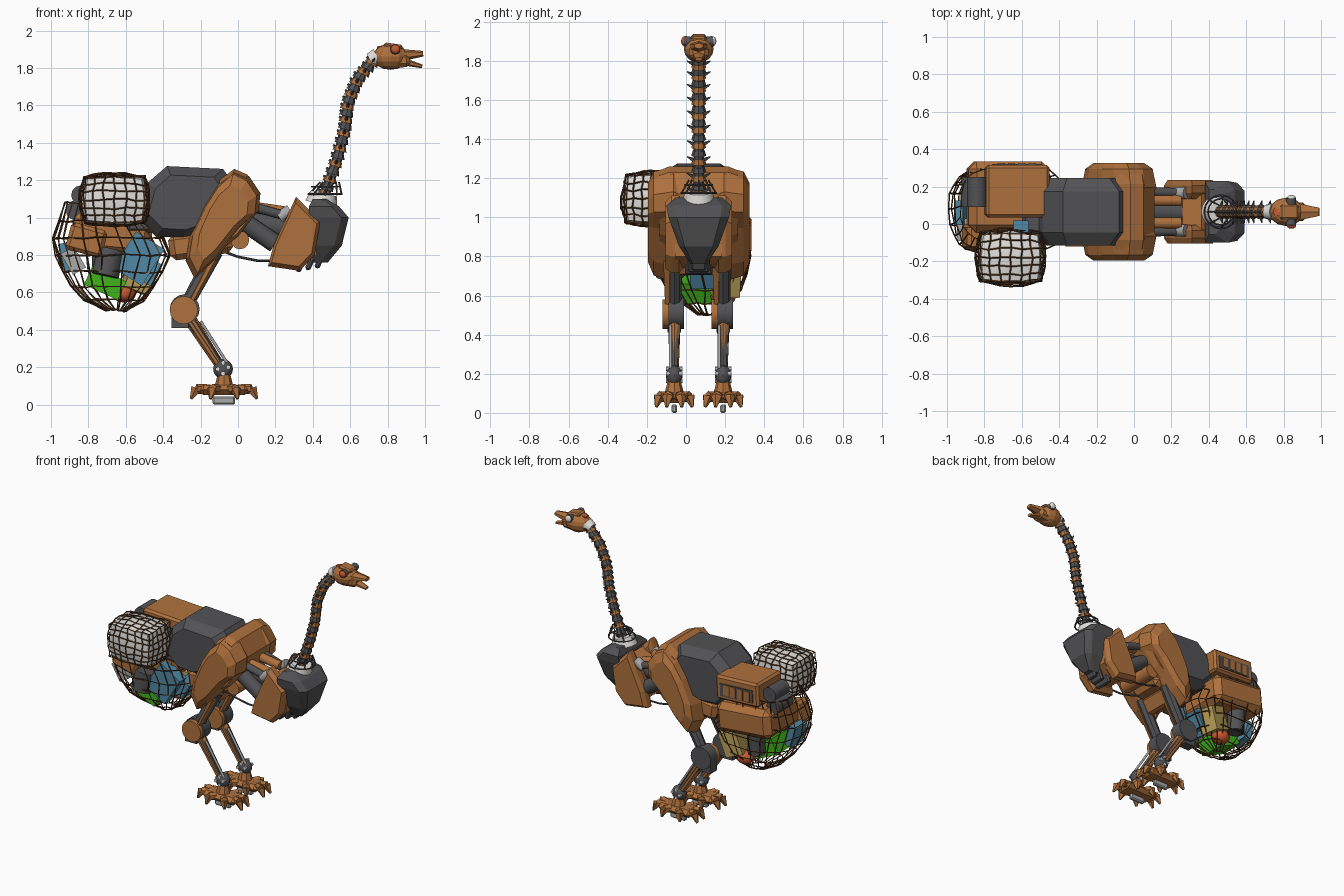
import bpy, bmesh, math, random
from mathutils import Vector, Matrix, Euler

random.seed(4)
if "Cube" in bpy.data.objects:
    bpy.data.objects.remove(bpy.data.objects["Cube"])
CY = .065  # centre plane of the bird

def material(name, *rgb):
    m = bpy.data.materials.new(name)
    m.use_nodes = True
    m.diffuse_color = (*rgb, 1)
    m.node_tree.nodes["Principled BSDF"].inputs["Base Color"].default_value = (*rgb, 1)
    return m

rust, steel = material("rust brown", .43, .165, .047), material("dark steel", .085, .085, .09)
rope, cloth = material("net rope", .12, .05, .015), material("pale cloth", .75, .73, .7)
silver, blue = material("light grey", .4, .4, .4), material("blue", .08, .25, .38)
green, orange = material("green", .05, .45, .01), material("orange red", .6, .1, .03)
yellow = material("sand yellow", .5, .36, .1)

def finish(name, bm, mat, smooth=False, bevel=0):
    bmesh.ops.recalc_face_normals(bm, faces=bm.faces)
    me = bpy.data.meshes.new(name)
    bm.to_mesh(me)
    bm.free()
    me.materials.append(mat)
    if smooth:
        me.polygons.foreach_set("use_smooth", [True] * len(me.polygons))
        me.set_sharp_from_angle(angle=math.radians(35))
    ob = bpy.data.objects.new(name, me)
    bpy.context.scene.collection.objects.link(ob)
    if bevel:
        mod = ob.modifiers.new("Bevel", 'BEVEL')
        mod.width, mod.segments = bevel, 1
    return ob

def box(name, centre, size, mat, rot=(0, 0, 0), bevel=0):
    bm = bmesh.new()
    turn = Euler([math.radians(a) for a in rot])
    bmesh.ops.create_cube(bm, size=1, matrix=Matrix.LocRotScale(Vector(centre), turn, Vector(size)))
    finish(name, bm, mat, bevel=bevel)

def tube(name, a, b, r, mat, r2=None, sides=12, squash=1):
    a, b = Vector(a), Vector(b)
    place = Matrix.LocRotScale((a + b) / 2, (b - a).to_track_quat('Z', 'Y'), Vector((1, squash, 1)))
    bm = bmesh.new()
    bmesh.ops.create_cone(bm, cap_ends=True, segments=sides, radius1=r, radius2=r if r2 is None else r2,
                          depth=(b - a).length, matrix=place)
    finish(name, bm, mat, sides > 8)

def wire(name, points, r, mat):
    for a, b in zip(points, points[1:]):
        tube(name, a, b, r, mat, sides=6)

def ball(name, centre, size, mat, smooth=True):
    bm = bmesh.new()
    bmesh.ops.create_uvsphere(bm, u_segments=12, v_segments=8, radius=1,
                              matrix=Matrix.LocRotScale(Vector(centre), None, Vector(size)))
    finish(name, bm, mat, smooth)

def loft(rings):
    bm = bmesh.new()
    rows = [[bm.verts.new(p) for p in ring] for ring in rings]
    n = len(rows[0])
    for lo, hi in zip(rows, rows[1:]):
        for i in range(n):
            bm.faces.new((lo[i], lo[(i + 1) % n], hi[(i + 1) % n], hi[i]))
    bm.faces.new(rows[0])
    bm.faces.new(rows[-1])
    return bm

def slab(name, profile, slices, mat, sides=(1,)):
    # side profile (x, z) lofted across y; slices are (offset from centre plane, scale)
    cx, cz = [sum(c) / len(profile) for c in zip(*profile)]
    for side in sides:
        finish(name, loft([[(cx + (x - cx) * s, CY + side * y, cz + (z - cz) * s) for x, z in profile]
                           for y, s in slices]), mat)

def rounded_ring(z, x0, x1, y0, y1, n, power=1.0):
    angles = [2 * math.pi * i / n for i in range(n)]
    bend = lambda v: math.copysign(abs(v) ** power, v)
    return [((x0 + x1 + (x1 - x0) * bend(math.cos(t))) / 2, (y0 + y1 + (y1 - y0) * bend(math.sin(t))) / 2, z)
            for t in angles]

def make_net(name, bm):
    for v in bm.verts:
        v.co += Vector([random.uniform(-.007, .007) for _ in range(3)])
    finish(name, bm, rope).modifiers.new("Wireframe", 'WIREFRAME').thickness = .008

# Body: back shell, shoulder yoke, thigh armour, underside
slab("back_shell", [(-.54, 1), (-.49, 1.18), (-.38, 1.275), (-.08, 1.26), (0, 1.15), (-.1, .95), (-.28, .89), (-.44, .9)],
     [(-.18, .76), (-.11, 1), (.11, 1), (.18, .76)], steel)
slab("shoulder_yoke", [(-.1, 1.2), (-.02, 1.26), (.05, 1.23), (.11, 1.12), (.1, 1.03), (0, .9), (-.1, .82), (-.22, .9)],
     [(-.2, .9), (-.15, 1), (.15, 1), (.2, .9)], rust)
slab("thigh_armour", [(-.02, 1.26), (.06, 1.22), (.12, 1.13), (.11, 1.03), (.01, .94), (-.14, .75), (-.23, .67),
                      (-.28, .77), (-.26, .89), (-.18, 1.07), (-.11, 1.18)],
     [(-.26, .68), (-.23, .9), (-.13, 1), (-.07, .85)], rust, (1, -1))
box("belly", (-.2, CY, .86), (.34, .26, .14), rust, (0, -8, 0), .03)
box("pelvis", (-.18, CY, .78), (.12, .3, .13), rust, (0, 30, 0), .02)
tube("hip_axle", (.01, CY - .14, .88), (.01, CY + .14, .88), .05, rust)

# Waist: struts, drums and hoses joining body and chest
for s in (-1, 1):
    tube("waist_strut", (0, CY + s * .11, 1.08), (.32, CY + s * .1, .99), .025, steel)
    tube("waist_rail", (.05, CY + s * .06, 1.06), (.25, CY + s * .06, 1.03), .03, rust)
    tube("waist_drum", (.04, CY + s * .08, .97), (.2, CY + s * .08, .86), .05, steel)
    tube("waist_piston", (.22, CY + s * .1, 1), (.28, CY + s * .1, 1.04), .032, silver)
    wire("belly_hose", [(x, CY + s * .09, z) for x, z in ((-.08, .82), (0, .79), (.1, .77), (.2, .77))], .007, steel)
tube("spine_link", (0, CY, .98), (.35, CY, .93), .065, steel)

# Chest: side armour, core, breast shell, keel
slab("chest_armour", [(.31, 1.11), (.44, .98), (.41, .8), (.33, .715), (.16, .74), (.19, .85), (.25, .98)],
     [(-.17, .86), (-.14, 1), (-.1, 1), (-.07, .8)], rust, (1, -1))
slab("chest_core", [(.26, 1.01), (.36, 1.05), (.42, 1), (.42, .8), (.33, .74), (.2, .78)], [(-.12, 1), (.12, 1)], rust)
bm = bmesh.new()
for z, x0, x1, w in ((1.1, .4, .47, .12), (1.06, .38, .54, .165), (1, .38, .592, .155), (.85, .42, .555, .1), (.76, .4, .48, .04)):
    for s in (-1, 1):
        for x, k in ((x0, 1), (x1 - .04, 1), (x1, .72)):
            bm.verts.new((x, CY + s * w * k, z))
hull = bmesh.ops.convex_hull(bm, input=bm.verts)
bmesh.ops.delete(bm, geom=[v for v in bm.verts if not v.link_faces], context='VERTS')
finish("breast_shell", bm, steel)
for i in range(3):
    box("keel_fin", (.34 + .05 * i, CY, .755 + .01 * i), (.03, .14 - .03 * i, .1), steel, (0, 25, 0), .01)

# Neck collar
tube("collar", (.445, CY, 1.07), (.46, CY, 1.13), .088, cloth, .07, 16)
for z, r in ((1.125, .09), (1.165, .07)):
    ring = rounded_ring(z, .465 - r, .465 + r, CY - r, CY + r, 16)
    wire("collar_ring", ring + ring[:1], .005, steel)
for i in range(8):
    c, s = math.cos(math.pi * i / 4), math.sin(math.pi * i / 4)
    wire("collar_rib", [(x + r * c, CY + r * s, z) for x, r, z in ((.465, .09, 1.12), (.49, .05, 1.19))], .005, steel)

# Neck: vertebrae with side spines along a curved path
knots = [Vector((x, CY, z)) for x, z in ((.43, 1.05), (.47, 1.14), (.53, 1.31), (.572, 1.47), (.587, 1.61), (.64, 1.74), (.73, 1.845))]
for i in range(24):
    k, f = divmod((i + .5) / 4, 1)
    k = int(k)
    p = knots[k].lerp(knots[k + 1], f)
    d = (knots[min(k + 2, 6)] - knots[max(k - 1, 0)]).normalized()
    back = Vector((-d.z, 0, d.x))
    tube("vertebra", p - d * .015, p + d * .013, .038, rust if i % 2 else steel, .03, 8)
    tube("neck_disc", p + d * .01, p + d * .03, .027, steel, sides=8)
    tube("neck_thorn", p + back * .02, p + back * .041 + d * .008, .013, steel, .006, 5)
    for s in (-1, 1) if i % 2 and i > 2 else ():
        side = Vector((0, s, 0))
        tube("neck_spine", p + side * .02, p + side * .06 + d * .022, .013, steel, .003, 5)

# Head
tube("head_collar", (.705, CY, 1.84), (.745, CY, 1.86), .038, cloth, .046)
ball("skull", (.815, CY, 1.86), (.095, .076, .07), rust, False)
tube("crown_mark", (.765, CY, 1.9), (.762, CY, 1.918), .02, orange)
box("brow", (.83, CY, 1.915), (.1, .08, .03), rust, (0, 8, 0), .01)
box("cheek", (.87, CY, 1.84), (.1, .1, .075), rust, (0, -5, 0), .02)
tube("upper_beak", (.87, CY, 1.868), (.99, CY, 1.876), .055, rust, .025, 6, .6)
tube("lower_beak", (.86, CY, 1.84), (.985, CY, 1.808), .045, rust, .02, 6, .5)
for s, lens in ((-1, orange), (1, cloth)):
    tube("eye_socket", (.84, CY + s * .04, 1.895), (.84, CY + s * .075, 1.9), .027, steel)
    ball("eye_lens", (.842, CY + s * .075, 1.9), (.024, .015, .024), lens)

# Legs and feet
for y in (CY - .125, CY + .125):
    hock, ankle = (-.29, y, .505), (-.08, y, .19)
    tube("upper_leg", (-.12, y, .82), hock, .042, steel, .035, 8)
    tube("upper_guard", (-.13, y - .025, .78), (-.25, y - .025, .55), .036, rust, .025, 6, .6)
    tube("hock_cover", (-.29, y - .06, .505), (-.29, y - .03, .505), .075, rust, sides=16)
    tube("hock_joint", (-.285, y - .03, .51), (-.285, y + .05, .51), .08, steel, sides=16)
    box("hock_block", (-.31, y, .45), (.09, .07, .08), steel)
    tube("lower_leg", hock, ankle, .034, steel, .022, 8)
    tube("shin_guard", (-.275, y, .485), (-.095, y, .205), .036, rust, .025, 6)
    tube("shin_rod", (-.2, y - .02, .445), (-.06, y - .02, .225), .008, silver)
    ball("ankle", ankle, (.053, .042, .053), steel)
    for x, z in ((-.11, .19), (-.05, .2), (-.08, .225), (-.08, .165)):
        tube("ankle_bolt", (x, y - .042, z), (x, y + .042, z), .011, cloth, sides=8)
    tube("ankle_socket", (-.075, y, .08), (-.075, y, .16), .055, rust, .034, 8)
    box("foot_plate", (-.075, y, .078), (.27, .14, .055), rust, bevel=.025)
    box("sole", (-.075, y, .022), (.12, .03, .044), silver, bevel=.008)
    for i in range(8):
        c, s = math.cos(math.pi * (i + .5) / 4), math.sin(math.pi * (i + .5) / 4)
        root, bend, tip = [(-.075 + a * c, y + b * s, z) for a, b, z in ((.08, .04, .08), (.16, .085, .085), (.19, .1, .03))]
        tube("toe", root, bend, .028, rust, .026, 6)
        tube("claw", bend, tip, .03, rust, .008, 5)

# Rear luggage: upper crate, pannier, bedrolls
box("upper_crate", (-.625, .175, 1.11), (.34, .28, .17), rust, (0, 3, 0), .015)
box("crate_panel", (-.625, .316, 1.1), (.26, .008, .09), steel, (0, 3, 0))
for i in range(4):
    box("panel_slat", (-.71 + .055 * i, .321, 1.1), (.04, .008, .075), rust)
box("pannier", (-.675, .145, .91), (.43, .38, .21), rust, (0, 5, 0), .04)
for x, z in ((-.84, 1.12), (-.87, 1.04)):
    tube("bedroll", (x, .09, z), (x, .25, z), .052, steel)
box("rack", (-.52, CY, 1.02), (.16, .24, .2), steel, bevel=.02)

# Cloth bundle with its net
def bundle(grow):
    bm = bmesh.new()
    bmesh.ops.create_cube(bm, size=2)
    bmesh.ops.subdivide_edges(bm, edges=bm.edges[:], cuts=5, use_grid_fill=True)
    place = Matrix.LocRotScale(Vector((-.66, -.178, 1.095)), None, Vector((.168, .136, .128)) * grow)
    for v in bm.verts:
        v.co = place @ v.co.lerp(v.co.normalized() * 1.15, .42)
    return bm

finish("cloth_bundle", bundle(1), cloth, True)
make_net("bundle_net", bundle(1.05))

# Cargo inside the hanging net
box("blue_crate", (-.53, -.065, .78), (.18, .08, .23), blue, (0, 32, 0))
box("blue_case", (-.92, .06, .79), (.05, .13, .15), blue, (0, -15, 0))
box("blue_tin", (-.605, -.02, 1.06), (.08, .08, .16), blue)
box("blue_bin", (-.47, .1, .71), (.08, .16, .13), blue, (0, 30, 0))
box("green_crate", (-.71, .05, .65), (.2, .18, .11), green, (0, 25, 0))
box("yellow_crate", (-.53, .2, .69), (.13, .14, .17), yellow, (0, 20, 10))
tube("barrel", (-.71, -.08, .69), (-.68, -.07, .83), .075, steel)
tube("left_barrel", (-.72, .22, .66), (-.72, .23, .82), .06, steel)
ball("orange_can", (-.61, .19, .595), (.065, .065, .05), orange)
box("grey_case", (-.88, -.03, .77), (.08, .12, .13), silver, (0, -30, 0))
box("brown_case", (-.81, -.07, .88), (.2, .14, .15), rust, (0, 15, 0), .02)
make_net("cargo_net", loft([rounded_ring(*ring, 26, .75) for ring in (
    (.505, -.7, -.6, .06, .16), (.56, -.82, -.51, -.02, .22), (.63, -.89, -.45, -.09, .28), (.71, -.94, -.4, -.14, .31),
    (.8, -.97, -.36, -.17, .33), (.89, -.99, -.4, -.17, .32), (.98, -.96, -.48, -.15, .31), (1.08, -.93, -.5, -.1, .3))]))
